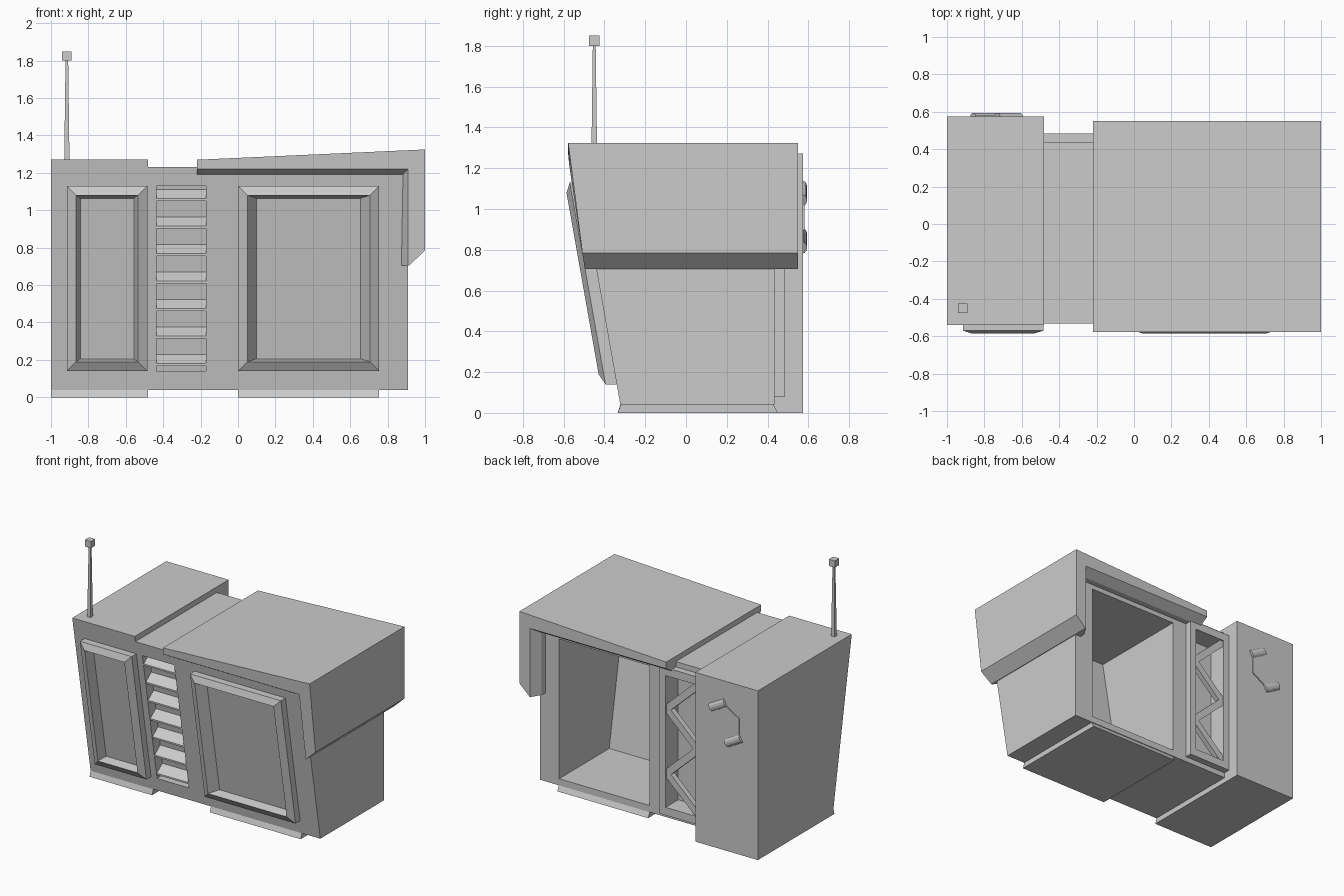
import bpy, bmesh, math

if "Cube" in bpy.data.objects:
    bpy.data.objects.remove(bpy.data.objects["Cube"])


def front(z):
    """y of the leaning front wall at height z."""
    return -0.315 - 0.177 * z


def loft(name, rings, closed=False):
    """Skin a list of equal-length point rings; cap the ends unless closed."""
    bm = bmesh.new()
    vs = [[bm.verts.new(p) for p in r] for r in rings]
    n = len(rings[0])
    pairs = list(zip(vs, vs[1:])) + ([(vs[-1], vs[0])] if closed else [])
    for a, b in pairs:
        for i in range(n):
            j = (i + 1) % n
            bm.faces.new((a[i], a[j], b[j], b[i]))
    if not closed:
        bm.faces.new(vs[0])
        bm.faces.new(vs[-1])
    bmesh.ops.recalc_face_normals(bm, faces=bm.faces)
    me = bpy.data.meshes.new(name)
    bm.to_mesh(me)
    bm.free()
    ob = bpy.data.objects.new(name, me)
    bpy.context.collection.objects.link(ob)
    return ob


def prism_x(name, yz, x0, x1):
    return loft(name, [[(x, y, z) for y, z in yz] for x in (x0, x1)])


def prism_y(name, xz, y0, y1):
    return loft(name, [[(x, y, z) for x, z in xz] for y in (y0, y1)])


def rect(x0, x1, z0, z1):
    return [(x0, z0), (x1, z0), (x1, z1), (x0, z1)]


def cut(ob, cutter):
    m = ob.modifiers.new("cut", 'BOOLEAN')
    m.operation = 'DIFFERENCE'
    m.solver = 'EXACT'
    m.object = cutter
    bpy.context.view_layer.objects.active = ob
    bpy.ops.object.modifier_apply(modifier=m.name)
    bpy.data.objects.remove(cutter, do_unlink=True)


# Main body with an open room at the back and shallow vents front and back
body = prism_x("main_body", [(front(0.04), 0.04), (0.435, 0.04),
                             (0.435, 1.23), (front(1.23), 1.23)], -0.48, 0.91)
cut(body, prism_x("room_cutter", [(-0.16, 0.09), (0.6, 0.09), (0.6, 1.14),
                                  (-0.346, 1.14)], 0.0, 0.75))
cut(body, prism_x("front_vent_cutter", [(front(0.14) + 0.08, 0.14), (front(0.14) - 0.3, 0.14),
                                        (front(1.13) - 0.3, 1.13), (front(1.13) + 0.08, 1.13)],
                  -0.435, -0.17))
cut(body, prism_y("back_vent_cutter", rect(-0.435, -0.17, 0.14, 1.13), 0.335, 0.6))

# Tall side cabinet and base skid
prism_x("side_cabinet", [(-0.335, 0), (0.575, 0), (0.575, 1.272), (front(1.272), 1.272),
                         (front(0.04), 0.04)], -1.0, -0.48)
prism_x("base_skid", [(-0.335, 0), (0.45, 0), (0.43, 0.04), (-0.32, 0.04)], 0.0, 0.755)


# Framed front panels
def window(name, x0, x1, gap):
    rings = []
    for ix, iz, out in ((0, 0, -0.01), (0, 0, 0.055), (0.05, 0.05, 0.08),
                        (0.05 + gap, 0.066, 0.01)):
        rings.append([(x, front(z) - out, z)
                      for x, z in rect(x0 + ix, x1 - ix, 0.14 + iz, 1.13 - iz)])
    loft(name, rings)


window("large_front_panel", 0.0, 0.755, 0.05)
window("small_front_panel", -0.915, -0.485, 0.022)

# Louvre slats in the front vent
for i in range(7):
    z = 0.18 + 0.147 * i
    f = front(z)
    prism_x("vent_slat", [(f + 0.005, z), (f + 0.005, z - 0.012),
                          (f + 0.07, z + 0.035), (f + 0.07, z + 0.05)], -0.435, -0.17)

# Rear lattice: frame and zigzag braces
outer, inner = rect(-0.48, -0.12, 0.08, 1.19), rect(-0.43, -0.17, 0.14, 1.13)
loft("lattice_frame", [[(x, y, z) for x, z in r] for r, y in
                       ((outer, 0.43), (outer, 0.485), (inner, 0.485), (inner, 0.43))], True)
for i in range(4):
    xa, xb = (-0.43, -0.17) if i % 2 == 0 else (-0.17, -0.43)
    za, zb = 1.12 - 0.2425 * i, 1.12 - 0.2425 * (i + 1)
    h = 0.035
    prism_y("lattice_brace", [(xa, za - h), (xb, zb - h), (xb, zb + h), (xa, za + h)],
            0.435, 0.475)

# Overhanging roof with a drop side, inner edge chamfered front and back
top = [(-0.22, 1.27), (1.0, 1.325), (1.0, 0.785), (0.915, 0.705)]
edge = top + [(0.91, 0.705), (0.91, 1.22), (-0.22, 1.22)]
mid = top + [(0.865, 0.705), (0.865, 1.175), (-0.22, 1.175)]


def lean(z):
    return -0.578 + max(0, 1.25 - z) * 0.15


loft("roof", [[(x, lean(z), z) for x, z in edge],
              [(x, lean(z) + (0.07 if k > 3 else 0.001), z) for k, (x, z) in enumerate(mid)],
              [(x, 0.48 if k > 3 else 0.549, z) for k, (x, z) in enumerate(mid)],
              [(x, 0.55, z) for x, z in edge]])

# Antenna
for name, z0, z1, r0, r1 in (("antenna_rod", 1.27, 1.81, 0.014, 0.007),
                             ("antenna_tip", 1.80, 1.85, 0.025, 0.025)):
    loft(name, [[(-0.915 + a * r, -0.45 + b * r, z)
                 for a, b in ((-1, -1), (1, -1), (1, 1), (-1, 1))]
                for z, r in ((z0, r0), (z1, r1))])

# Rear hexagonal badge plate with two rounded clips
tilt = math.radians(-29)
ca, sa = math.cos(tilt), math.sin(tilt)


def tilted(u, v):
    return (-0.735 + u * ca - v * sa, 0.96 + u * sa + v * ca)


prism_y("hex_plate", [tilted(0.13 * math.cos(k * math.pi / 3), 0.13 * math.sin(k * math.pi / 3))
                      for k in range(6)], 0.57, 0.582)
for s in (1, -1):
    rings = []
    for u in (-0.07, 0.07):
        ring = []
        for k in range(7):
            a = math.pi * k / 6
            x, z = tilted(u, s * 0.133 + 0.032 * math.cos(a))
            ring.append((x, 0.572 + 0.022 * math.sin(a), z))
        rings.append(ring)
    loft("hex_clip", rings)
